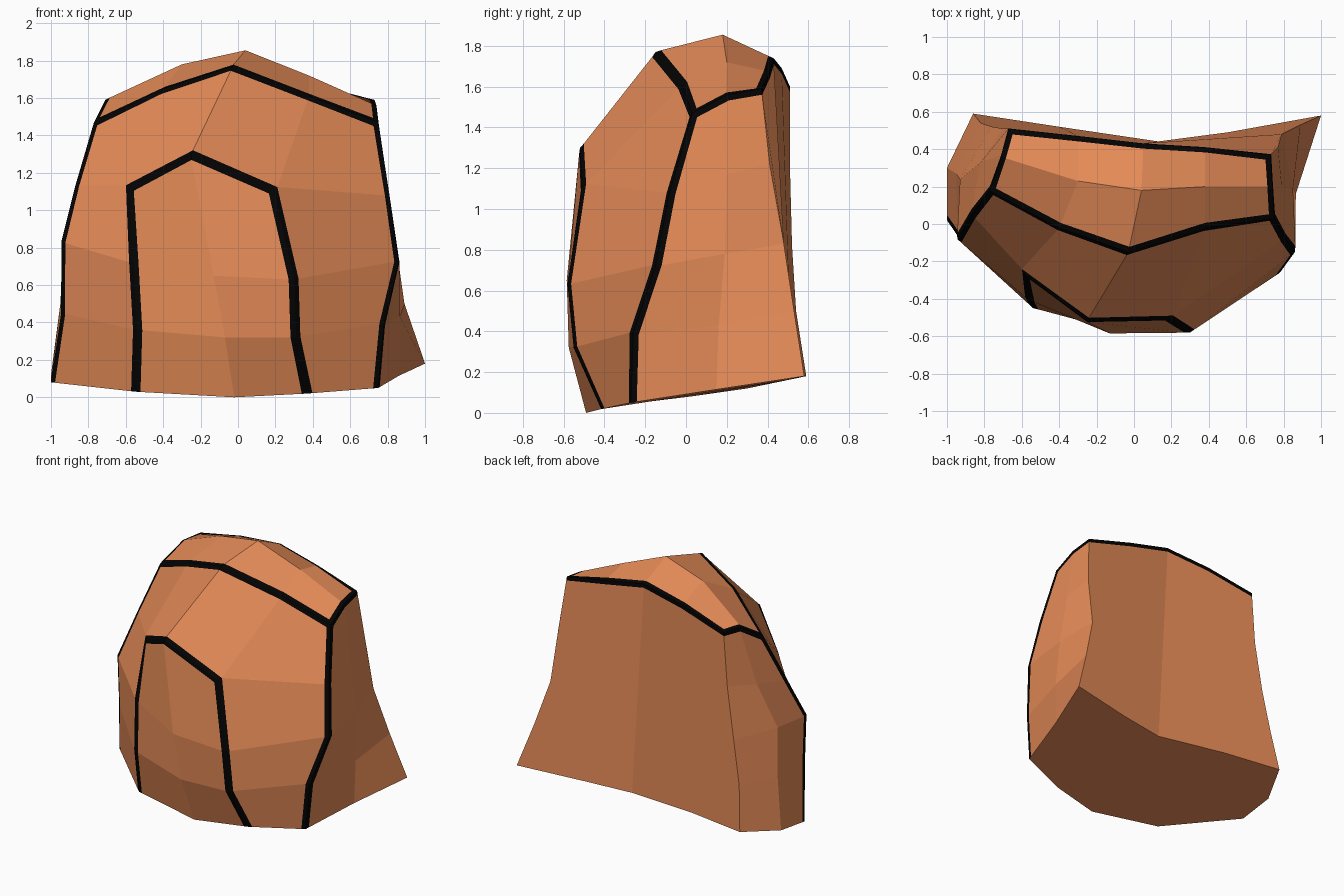
import bpy
import bmesh

cube = bpy.data.objects.get("Cube")
if cube:
    bpy.data.objects.remove(cube, do_unlink=True)


def make_material(name, colour):
    mat = bpy.data.materials.new(name)
    mat.use_nodes = True
    mat.diffuse_color = colour
    shader = mat.node_tree.nodes["Principled BSDF"]
    shader.inputs["Base Color"].default_value = colour
    shader.inputs["Roughness"].default_value = 0.9
    return mat


bm = bmesh.new()


def section(*points):
    """Add one row of vertices and return it."""
    return [bm.verts.new(p) for p in points]


def loft(upper, lower):
    """Bridge two rows of equal length with quads."""
    for i in range(len(upper) - 1):
        bm.faces.new((upper[i], lower[i], lower[i + 1], upper[i + 1]))


# Open cross-sections, each running from the back left round the front to the back right
crown = section((-.67, .51, 1.6), (-.71, .36, 1.59), (-.77, .18, 1.47),
                (-.4, -.02, 1.65), (-.03, -.15, 1.77), (.38, -.02, 1.61),
                (.75, .03, 1.47), (.74, .2, 1.56), (.73, .37, 1.59))
shoulder = section((-.7, .51, 1.2), (-.82, .33, 1.18), (-.87, .05, 1.13),
                   (-.58, -.27, 1.12), (-.25, -.52, 1.3), (.19, -.51, 1.11),
                   (.81, -.08, 1.08), (.79, .2, 1.17), (.77, .41, 1.22))
waist = section((-.76, .52, .82), (-.93, .24, .85), (-.945, -.08, .83),
                (-.56, -.41, .72), (-.13, -.585, .65), (.3, -.58, .63),
                (.86, -.15, .72), (.85, .19, .78), (.79, .48, .83))
skirt = section((-.82, .54, .5), (-.95, .27, .5), (-.945, -.06, .45),
                (-.54, -.45, .36), (-.07, -.575, .32), (.31, -.55, .32),
                (.78, -.26, .39), (.865, .16, .43), (.89, .53, .5))
base = section((-.86, .59, .18), (-1, .3, .12), (-1, .02, .08),
               (-.55, -.39, .03), (-.02, -.49, 0), (.37, -.41, .02),
               (.75, -.27, .05), (.86, .15, .115), (1, .58, .18))
rings = [crown, shoulder, waist, skirt, base]
for upper, lower in zip(rings, rings[1:]):
    loft(upper, lower)

# Domed top: a ridge row and a rear row between the two sides of the crown
ridge = section((-.3, .23, 1.78), (.04, .18, 1.855), (.38, .2, 1.72))
rear = section((-.3, .47, 1.69), (.05, .43, 1.74), (.38, .41, 1.67))
ridge_row = [crown[1], *ridge, crown[7]]
rear_row = [crown[0], *rear, crown[8]]
loft(ridge_row, crown[2:7])
loft(rear_row, ridge_row)

# Hollowed back, folded along its middle, and an underside sharing its lower edge
hem = section((-.4, .52, .18), (.14, .44, .15), (.5, .49, .16))
left_column = [ring[0] for ring in rings]
right_column = [ring[8] for ring in reversed(rings)]
bm.faces.new(left_column + hem[:2] + [rear[1], rear[0]])
bm.faces.new(hem[1:] + right_column + [rear[2], rear[1]])
bm.faces.new(base + hem[::-1])
bmesh.ops.recalc_face_normals(bm, faces=bm.faces)

# Dark seams: crown loop, both side lines and the arched front panel
seam_paths = [
    crown,
    rear_row,
    [ring[2] for ring in rings],
    [ring[6] for ring in rings],
    [ring[3] for ring in reversed(rings[1:])] + [shoulder[4]]
    + [ring[5] for ring in rings[1:]],
]
seams = [bm.edges.get(pair) for path in seam_paths for pair in zip(path, path[1:])]
bmesh.ops.bevel(bm, geom=seams, offset=0.029, offset_type="OFFSET",
                segments=2, profile=1.0, affect="EDGES",
                clamp_overlap=True, material=1)

mesh = bpy.data.meshes.new("faceted_shell")
mesh.materials.append(make_material("terracotta", (0.78, 0.257, 0.095, 1)))
mesh.materials.append(make_material("black_seam", (0.001, 0.001, 0.001, 1)))
bm.to_mesh(mesh)
bm.free()
shell = bpy.data.objects.new("faceted_shell", mesh)
bpy.context.collection.objects.link(shell)
